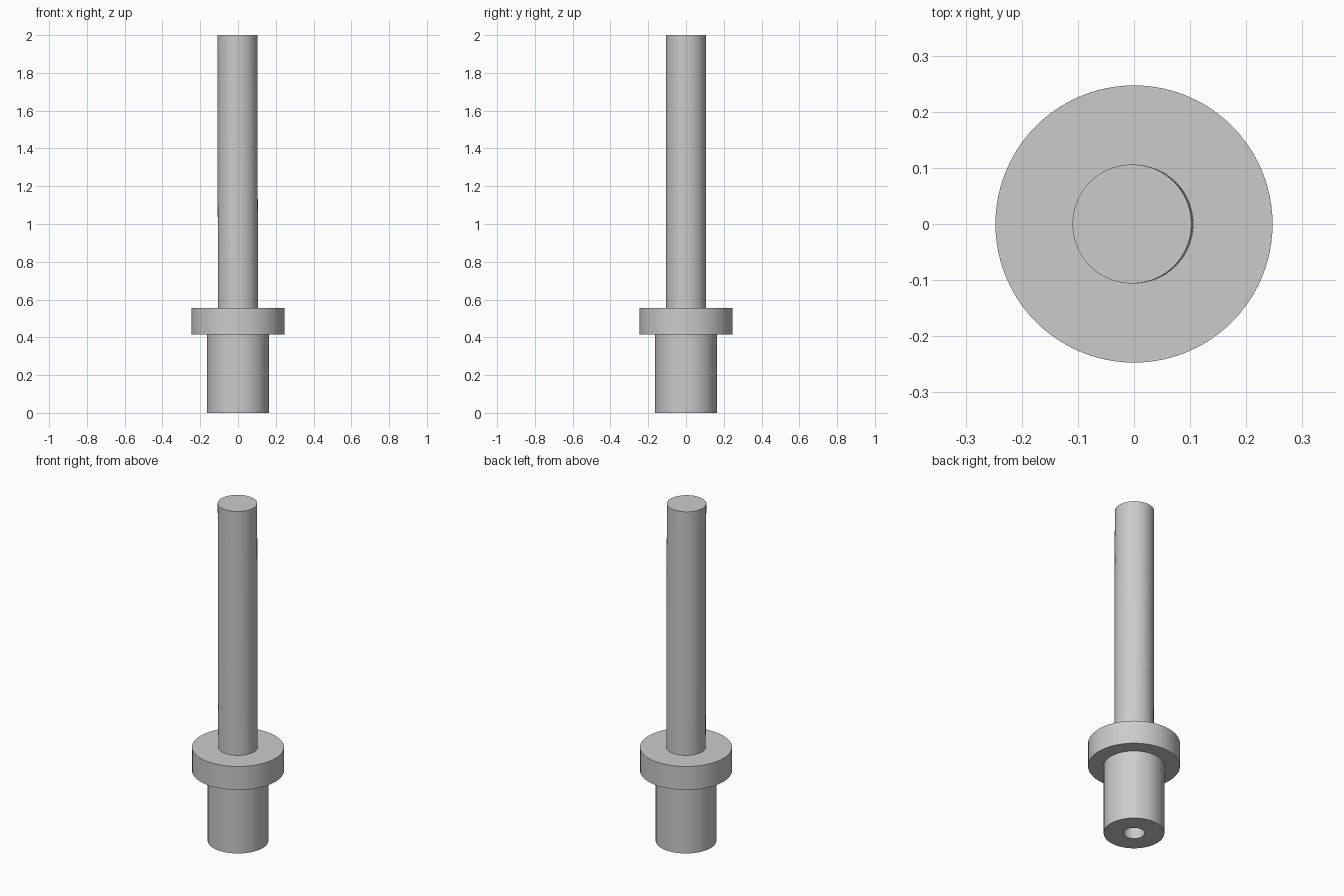
import bpy, bmesh, math

default = bpy.data.objects.get("Cube")
if default:
    bpy.data.objects.remove(default, do_unlink=True)

SEGMENTS = 96
grey = bpy.data.materials.new("plain grey metal")
grey.use_nodes = True
colour = (0.6, 0.6, 0.6, 1)
grey.diffuse_color = colour
grey.node_tree.nodes["Principled BSDF"].inputs["Base Color"].default_value = colour


def lathe(name, profile, lean=0.0):
    """Spin a (radius, height) profile about z; lean shifts x per unit of height."""
    bm = bmesh.new()
    verts = [bm.verts.new((r, 0, z)) for r, z in profile]
    edges = [bm.edges.new(pair) for pair in zip(verts, verts[1:])]
    bmesh.ops.spin(bm, geom=verts + edges, cent=(0, 0, 0), axis=(0, 0, 1),
                   angle=math.tau, steps=SEGMENTS)
    bmesh.ops.remove_doubles(bm, verts=bm.verts[:], dist=1e-5)
    bmesh.ops.recalc_face_normals(bm, faces=bm.faces[:])
    base = profile[0][1]
    for v in bm.verts:
        v.co.x += lean * (v.co.z - base)
    mesh = bpy.data.meshes.new(name)
    bm.to_mesh(mesh)
    bm.free()
    mesh.materials.append(grey)
    obj = bpy.data.objects.new(name, mesh)
    bpy.context.collection.objects.link(obj)
    bpy.context.view_layer.objects.active = obj
    obj.select_set(True)
    bpy.ops.object.shade_smooth_by_angle(angle=math.radians(30))
    obj.select_set(False)
    return obj


FLANGE_BOTTOM, FLANGE_TOP = 0.416, 0.555

# Hub and flange with a blind bore in the underside
lathe("flanged_hub", [
    (0, 0.33), (0.057, 0.33), (0.057, 0),
    (0.163, 0), (0.163, FLANGE_BOTTOM),
    (0.247, FLANGE_BOTTOM), (0.247, FLANGE_TOP), (0, FLANGE_TOP),
])

# Long pin, leaning very slightly to one side
lathe("pin_shaft", [(0, FLANGE_TOP), (0.106, FLANGE_TOP), (0.106, 2), (0, 2)],
      lean=-0.0025)
